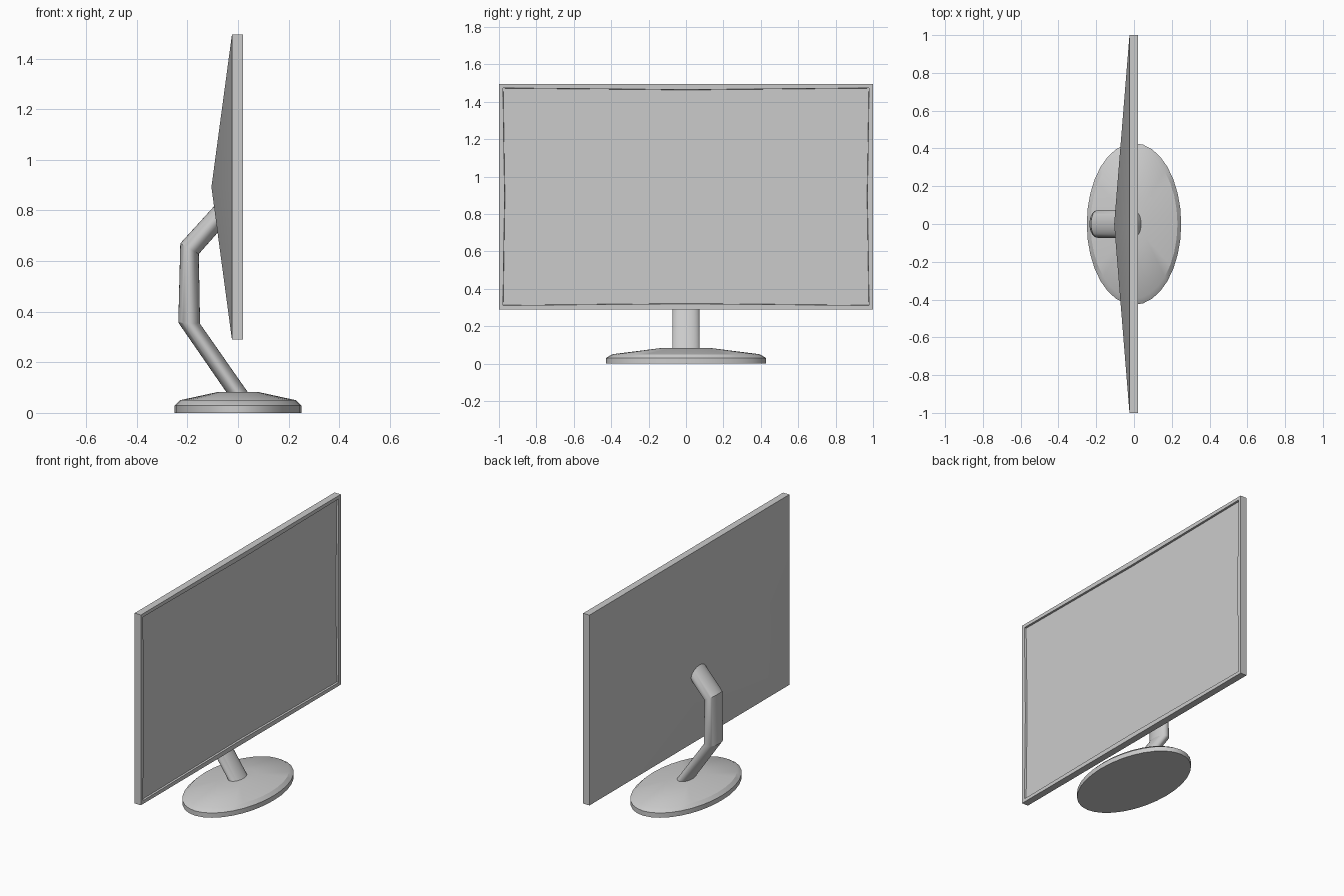
import bpy, bmesh, math
from mathutils import Vector

if "Cube" in bpy.data.objects:
    bpy.data.objects.remove(bpy.data.objects["Cube"])

SEG = 32

grey = bpy.data.materials.new("plain_grey")
grey.diffuse_color = (0.6, 0.6, 0.6, 1)
grey.use_nodes = True
grey.node_tree.nodes["Principled BSDF"].inputs["Base Color"].default_value = grey.diffuse_color


def finish(name, bm, angle=30):
    """Turn a bmesh into a named, shaded object."""
    bmesh.ops.recalc_face_normals(bm, faces=bm.faces)
    mesh = bpy.data.meshes.new(name)
    bm.to_mesh(mesh)
    bm.free()
    mesh.materials.append(grey)
    obj = bpy.data.objects.new(name, mesh)
    bpy.context.collection.objects.link(obj)
    bpy.ops.object.select_all(action='DESELECT')
    obj.select_set(True)
    bpy.context.view_layer.objects.active = obj
    bpy.ops.object.shade_smooth_by_angle(angle=math.radians(angle))
    return obj


def loft(name, rings):
    """Skin elliptical rings, each given as centre, half axis u, half axis v."""
    bm = bmesh.new()
    loops = []
    for c, u, v in rings:
        loops.append([bm.verts.new(Vector(c)
                                   + Vector(u) * math.cos(2 * math.pi * i / SEG)
                                   + Vector(v) * math.sin(2 * math.pi * i / SEG))
                      for i in range(SEG)])
    for a, b in zip(loops, loops[1:]):
        for i in range(SEG):
            j = (i + 1) % SEG
            bm.faces.new((a[i], a[j], b[j], b[i]))
    bm.faces.new(loops[0])
    bm.faces.new(loops[-1])
    return finish(name, bm)


# Oval stand base: height, half width in x, half width in y
base_profile = [(0, 0.25, 0.428), (0.03, 0.25, 0.428),
                (0.05, 0.23, 0.395), (0.083, 0.078, 0.135)]
loft("stand_base", [((0, 0, z), (rx, 0, 0), (0, ry, 0))
                    for z, rx, ry in base_profile])

# Bent support arm: back and front edge points (x, z) of each mitred ring
arm_edges = [((-0.01, 0.03), (0.075, 0.03)),
             ((-0.236, 0.357), (-0.15, 0.352)),
             ((-0.228, 0.67), (-0.155, 0.628)),
             ((-0.075, 0.838), (-0.025, 0.775))]
arm_rings = []
for (x0, z0), (x1, z1) in arm_edges:
    arm_rings.append((((x0 + x1) / 2, 0, (z0 + z1) / 2),
                      ((x1 - x0) / 2, 0, (z1 - z0) / 2), (0, 0.073, 0)))
loft("support_arm", arm_rings)

# Display panel: thin box with a recessed screen and a shallow pyramid back
BACK, FRONT, BOTTOM, TOP, PEAK = -0.024, 0.02, 0.29, 1.495, -0.105
mid = (BOTTOM + TOP) / 2
outline = [(-1, BOTTOM), (0, BOTTOM), (1, BOTTOM), (1, mid),
           (1, TOP), (0, TOP), (-1, TOP), (-1, mid)]
bm = bmesh.new()
back = [bm.verts.new((BACK, y, z)) for y, z in outline]
front = [bm.verts.new((FRONT, y, z)) for y, z in outline]
apex = bm.verts.new((PEAK, 0, mid))
for i in range(8):
    j = (i + 1) % 8
    bm.faces.new((back[i], back[j], front[j], front[i]))
    bm.faces.new((back[j], back[i], apex))
screen = bm.faces.new(front)
bmesh.ops.recalc_face_normals(bm, faces=bm.faces)
# Bezel, then the step down to the screen
bmesh.ops.inset_region(bm, faces=[screen], thickness=0.03)
bmesh.ops.inset_region(bm, faces=[screen], thickness=0.002, depth=-0.012)
finish("display_panel", bm)
